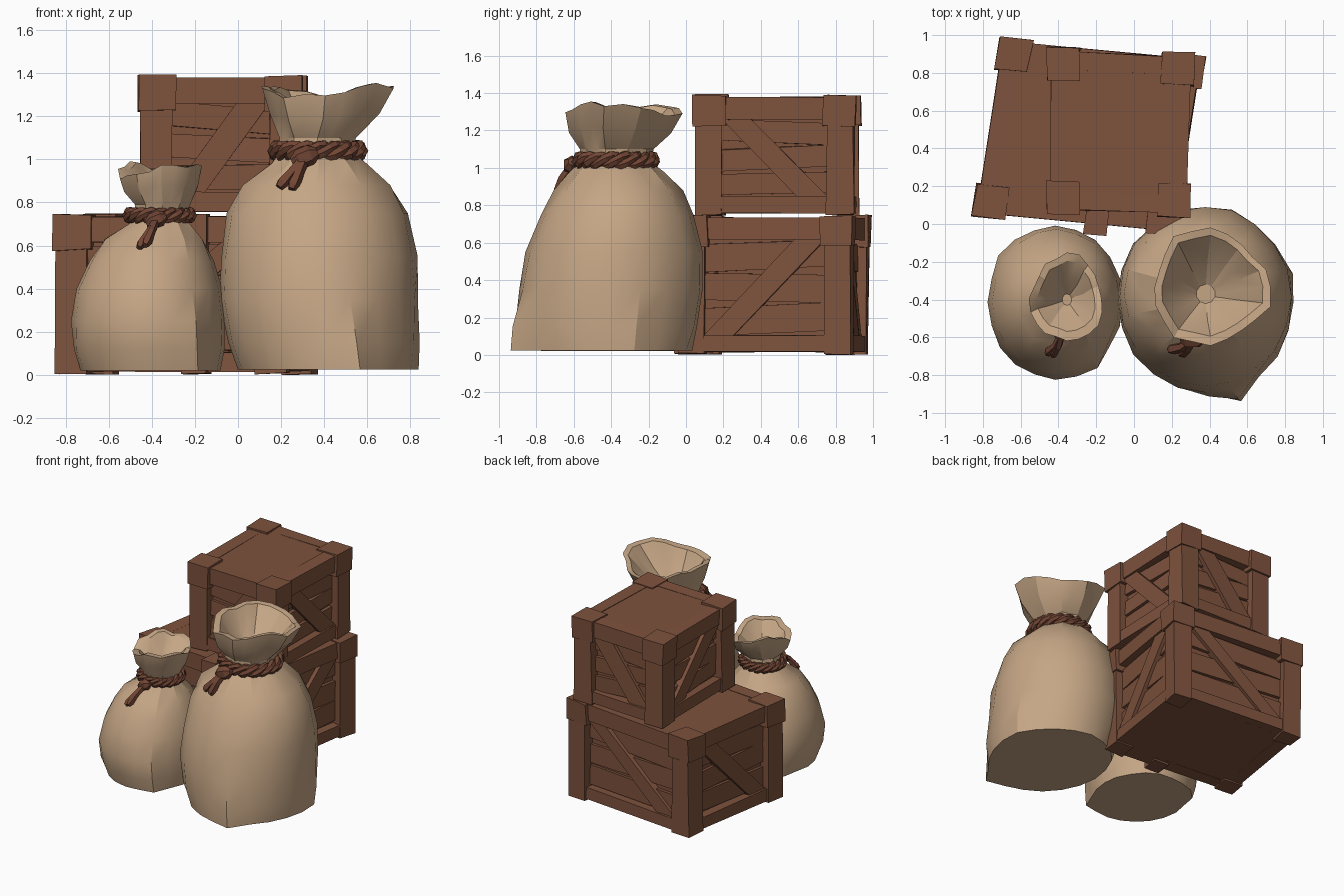
import bpy, bmesh, math, random
from mathutils import Vector

if "Cube" in bpy.data.objects:
    bpy.data.objects.remove(bpy.data.objects["Cube"])

random.seed(4)


def material(name, rgb):
    m = bpy.data.materials.new(name)
    m.diffuse_color = (*rgb, 1)
    m.use_nodes = True
    m.node_tree.nodes["Principled BSDF"].inputs["Base Color"].default_value = m.diffuse_color
    return m


WOOD = material("brown_wood", (0.21, 0.085, 0.047))
CLOTH = material("tan_cloth", (0.56, 0.38, 0.235))
ROPE = material("dark_rope", (0.165, 0.06, 0.034))


def finish(name, bm, mat, smooth=None):
    bmesh.ops.recalc_face_normals(bm, faces=bm.faces)
    me = bpy.data.meshes.new(name)
    bm.to_mesh(me)
    bm.free()
    me.materials.append(mat)
    if smooth:
        me.polygons.foreach_set("use_smooth", [True] * len(me.polygons))
        me.set_sharp_from_angle(angle=math.radians(smooth))
    bpy.context.collection.objects.link(bpy.data.objects.new(name, me))


def loft(bm, rings, closed=False):
    """Skin rings of points; cap both ends unless closed into a loop."""
    vr = [[bm.verts.new(p) for p in r] for r in rings]
    n = len(vr[0])
    pairs = list(zip(vr, vr[1:])) + ([(vr[-1], vr[0])] if closed else [])
    for a, b in pairs:
        for i in range(n):
            bm.faces.new((a[i], a[(i + 1) % n], b[(i + 1) % n], b[i]))
    if not closed:
        bm.faces.new(vr[0])
        bm.faces.new(vr[-1])


# ---------- crates: planks laid out on each side, warped onto four corners ----------
def crate(name, corners, z0, H, diagonals, middle_plank=None):
    fl, fr, br, bl = [Vector(c) for c in corners]
    W = ((fr - fl).length + (br - bl).length) / 2
    D = ((bl - fl).length + (br - fr).length) / 2
    P = 0.165                                   # post width

    def warp(x, y, z, j=0.0):
        u, v = x / W, y / D
        p = fl * (1 - u) * (1 - v) + fr * u * (1 - v) + br * u * v + bl * (1 - u) * v
        r = lambda: random.uniform(-j, j)
        return (p.x + r(), p.y + r(), z0 + z + r())

    def box(bm, x0, x1, y0, y1, za, zb, j=0.0):
        loft(bm, [[warp(x, y, z, j) for x, y in ((x0, y0), (x1, y0), (x1, y1), (x0, y1))]
                  for z in (za, zb)])

    sides = [(W, lambda s, t, d: (s, d, t)), (D, lambda s, t, d: (W - d, s, t)),
             (W, lambda s, t, d: (W - s, D - d, t)), (D, lambda s, t, d: (d, D - s, t))]

    def plank(bm, side, pts, d0, d1, j=0.004):
        f = sides[side][1]
        loft(bm, [[warp(*f(s, t, d), j) for s, t in pts] for d in (d0, d1)])

    # inner box
    bm = bmesh.new()
    box(bm, 0.085, W - 0.085, 0.085, D - 0.085, 0.012, H - 0.03)
    finish(name + "_inner_box", bm, WOOD)

    # lid board
    bm = bmesh.new()
    box(bm, 0.1, W - 0.1, 0.1, D - 0.1, H - 0.05, H - 0.014)
    finish(name + "_lid", bm, WOOD)

    # corner posts with thicker caps
    bm = bmesh.new()
    for sx in (0, 1):
        for sy in (0, 1):
            for e, za, zb, w in ((0.012, 0, H - 0.1, P - 0.01), (0.0, H - 0.165, H, P + 0.01)):
                x0 = W - w if sx else e
                y0 = D - w if sy else e
                box(bm, x0, x0 + w - e, y0, y0 + w - e, za, zb, 0.006)
    finish(name + "_corner_posts", bm, WOOD)

    # rails, diagonal braces and recessed slats on every side
    rails, braces, slats = bmesh.new(), bmesh.new(), bmesh.new()
    for k, (L, _) in enumerate(sides):
        a, b = P - 0.02, L - P + 0.02
        lo, hi = 0.1, H - 0.13
        for t0, t1 in ((0.01, lo), (hi, H - 0.012)):
            plank(rails, k, [(a, t0), (b, t0), (b, t1), (a, t1)], 0.022, 0.12)
        w = 0.16
        c, d = (a, b) if diagonals[k] > 0 else (b, a)
        g = w if c < d else -w
        plank(braces, k, [(c, lo - .01), (c + g, lo - .01), (d, hi + .01), (d - g, hi + .01)], 0.035, 0.09)
        step = (hi - lo) / 3
        for i in range(3):
            t, q = lo + i * step, random.uniform(-0.02, 0.02)
            plank(slats, k, [(a, t + .012 - q), (b, t + .012 + q),
                             (b, t + step - .012 + q), (a, t + step - .012 - q)], 0.062, 0.1)
    finish(name + "_rails", rails, WOOD)
    finish(name + "_braces", braces, WOOD)
    finish(name + "_slats", slats, WOOD)

    # upright plank on the front
    if middle_plank:
        bm = bmesh.new()
        s0, s1 = middle_plank
        plank(bm, 0, [(s0, 0), (s1, 0), (s1, H), (s0, H)], -0.04, 0.1)
        finish(name + "_front_upright", bm, WOOD)


crate("lower_crate", [(-0.86, 0.04), (0.23, -0.06), (0.38, 0.89), (-0.71, 0.99)],
      0.005, 0.74, (1, 1, -1, -1), (0.60, 0.72))
crate("upper_crate", [(-0.46, 0.055), (0.295, 0.035), (0.325, 0.905), (-0.465, 0.94)],
      0.748, 0.642, (1, -1, -1, 1))


# ---------- sacks: rings given as height and x / y limits ----------
def sack(name, rings, corners, mouth, ripple, phase):
    N = 20
    rim = [1 + 0.07 * math.cos(3 * i * math.tau / N + phase) + random.uniform(-.05, .05) for i in range(N)]
    lift = [0.03 * math.cos(2 * i * math.tau / N + phase) + random.uniform(-.02, .02) for i in range(N)]
    out = []
    for k, (z, xa, xb, ya, yb) in enumerate(rings):
        cx, cy, ring = (xa + xb) / 2, (ya + yb) / 2, []
        for i in range(N):
            t = i * math.tau / N
            s, dz = 1.0, 0.0
            if k < mouth:
                # bottom corners pulled out, slight unevenness in the cloth
                for ang, amount in corners:
                    d = (t - math.radians(ang) + math.pi) % math.tau - math.pi
                    s += amount * math.exp(-(d / 0.22) ** 2) * max(0, 1 - z / 0.4)
                s += random.uniform(-.015, .015)
                if k >= mouth - 3:               # gathers below the neck
                    s += ripple * (1 if i % 2 else -1)
            else:
                top = min(1, max(0, (z - rings[mouth][0]) / 0.15))
                s *= 1 + (rim[i] - 1) * top + ripple * (1 if i % 2 else -1) * (1 - 0.6 * top)
                dz = lift[i] * top
            ring.append((cx + (xb - xa) / 2 * s * math.cos(t), cy + (yb - ya) / 2 * s * math.sin(t), z + dz))
        out.append(ring)
    bm = bmesh.new()
    loft(bm, out)
    finish(name, bm, CLOTH, 28)


sack("large_sack", [
    (0.025, 0.0, 0.83, -0.88, 0.03), (0.15, -0.05, 0.845, -0.9, 0.06), (0.35, -0.09, 0.84, -0.89, 0.095),
    (0.55, -0.08, 0.83, -0.86, 0.09), (0.75, -0.05, 0.79, -0.78, 0.04), (0.88, 0.02, 0.71, -0.7, -0.03),
    (0.98, 0.15, 0.60, -0.61, -0.13), (1.03, 0.19, 0.54, -0.56, -0.19), (1.10, 0.19, 0.55, -0.56, -0.18),
    (1.20, 0.14, 0.65, -0.62, -0.09), (1.315, 0.10, 0.71, -0.64, -0.03),
    (1.31, 0.14, 0.67, -0.59, -0.07), (1.18, 0.23, 0.55, -0.51, -0.19), (1.09, 0.33, 0.43, -0.42, -0.32)],
    [(-76, 0.22), (17, 0.06)], 8, 0.035, 0.5)
sack("small_sack", [
    (0.02, -0.73, -0.08, -0.77, -0.06), (0.12, -0.765, -0.065, -0.8, -0.03), (0.25, -0.775, -0.06, -0.82, -0.01),
    (0.40, -0.75, -0.075, -0.78, -0.03), (0.53, -0.69, -0.11, -0.72, -0.10), (0.63, -0.62, -0.16, -0.64, -0.18),
    (0.70, -0.51, -0.22, -0.55, -0.26), (0.74, -0.48, -0.24, -0.53, -0.28), (0.79, -0.48, -0.22, -0.54, -0.28),
    (0.87, -0.53, -0.18, -0.6, -0.2), (0.95, -0.55, -0.16, -0.62, -0.17),
    (0.945, -0.51, -0.2, -0.57, -0.21), (0.87, -0.45, -0.26, -0.5, -0.3), (0.80, -0.38, -0.33, -0.43, -0.37)],
    [(-57, 0.16), (137, 0.12)], 8, 0.035, 2.0)


# ---------- ropes: twisted strands round the neck, a knot and loose ends ----------
def tube(bm, pts, radii, closed=False, sides=6):
    pts, rings = [Vector(p) for p in pts], []
    n = len(pts)
    for i, p in enumerate(pts):
        nxt = pts[(i + 1) % n] if closed else pts[min(i + 1, n - 1)]
        prv = pts[i - 1] if closed else pts[max(i - 1, 0)]
        t = (nxt - prv).normalized()
        a = t.cross(Vector((0, 0, 1)) if closed else Vector((0, 1, 0))).normalized()
        b = t.cross(a)
        rings.append([p + (a * math.cos(q * math.tau / sides) + b * math.sin(q * math.tau / sides)) * radii[i]
                      for q in range(sides)])
    loft(bm, rings, closed)


def rope(name, cx, cy, z, rx, ry, r, knot, ends):
    bm = bmesh.new()
    n = 48
    for k in range(3):
        pts = []
        for i in range(n):
            t = i * math.tau / n
            q = 6 * t + k * math.tau / 3
            o = r * 0.75 * math.cos(q)
            pts.append((cx + (rx + o) * math.cos(t), cy + (ry + o) * math.sin(t), z + r * math.sin(q)))
        tube(bm, pts, [r * random.uniform(0.8, 1.0) for _ in range(n)], True)
    kn = Vector(knot)
    tube(bm, [kn + Vector((dx * r, 0, dx * r * 0.4)) for dx in (-2.2, -1, 1, 2.2)],
         [r * 0.8, r * 1.8, r * 1.8, r * 0.8])
    for e in ends:
        e = Vector(e)
        tube(bm, [kn, kn.lerp(e, 0.5) + Vector((0.005, -0.012, 0.008)), kn.lerp(e, 0.85), e],
             [r, r * 0.9, r * 1.15, r * 0.7], sides=5)
    finish(name, bm, ROPE)


rope("large_sack_rope", 0.37, -0.375, 1.04, 0.19, 0.195, 0.027, (0.31, -0.61, 1.01),
     [(0.19, -0.67, 0.87), (0.25, -0.69, 0.86)])
rope("small_sack_rope", -0.365, -0.4, 0.74, 0.14, 0.14, 0.021, (-0.38, -0.575, 0.72),
     [(-0.46, -0.69, 0.59), (-0.43, -0.7, 0.60)])
